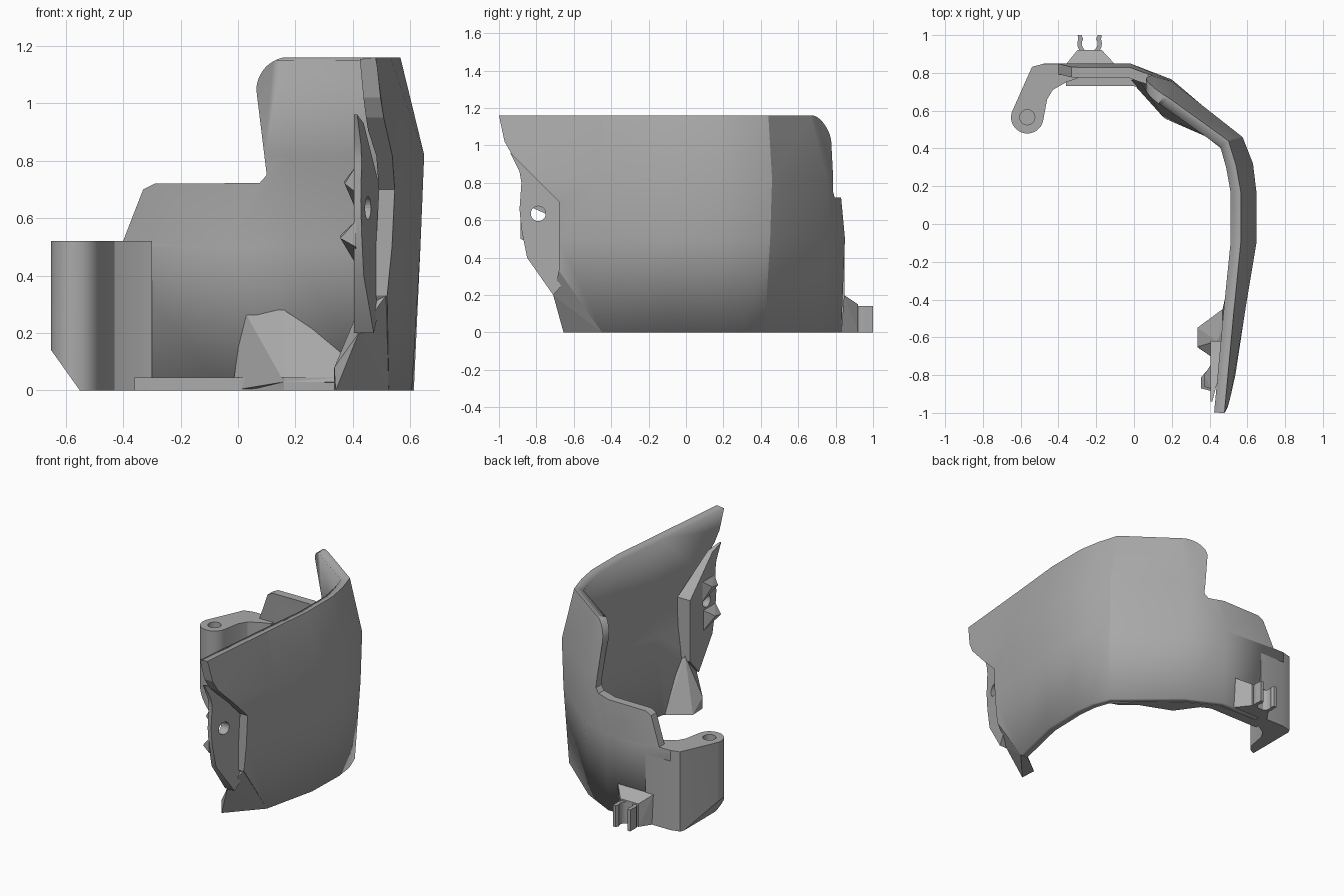
import bpy, bmesh, math
from mathutils import Vector

cube = bpy.data.objects.get("Cube")
if cube:
    bpy.data.objects.remove(cube, do_unlink=True)

grey = bpy.data.materials.new("mid_grey")
grey.use_nodes = True
grey.diffuse_color = (0.4, 0.4, 0.4, 1)
grey.node_tree.nodes["Principled BSDF"].inputs["Base Color"].default_value = (0.4, 0.4, 0.4, 1)


def finish(name, bm, fix_normals=True):
    if fix_normals:
        bmesh.ops.recalc_face_normals(bm, faces=bm.faces)
    mesh = bpy.data.meshes.new(name)
    bm.to_mesh(mesh)
    bm.free()
    mesh.materials.append(grey)
    obj = bpy.data.objects.new(name, mesh)
    bpy.context.collection.objects.link(obj)
    return obj


def prism(name, outline, axis, low, high):
    """Extrude a 2D outline along an axis; low and high may be functions of the first coordinate."""
    bm = bmesh.new()
    rings = []
    for end in (low, high):
        ring = []
        for a, b in outline:
            d = end(a) if callable(end) else end
            ring.append(bm.verts.new({"x": (d, a, b), "y": (a, d, b), "z": (a, b, d)}[axis]))
        rings.append(ring)
    n = len(outline)
    bm.faces.new(rings[0])
    bm.faces.new(rings[1][::-1])
    for i in range(n):
        j = (i + 1) % n
        bm.faces.new((rings[0][i], rings[0][j], rings[1][j], rings[1][i]))
    return finish(name, bm)


def hull(name, points):
    bm = bmesh.new()
    for p in points:
        bm.verts.new(p)
    bmesh.ops.convex_hull(bm, input=bm.verts[:])
    return finish(name, bm)


def arc(cx, cy, r, start, stop, steps=12):
    angles = [math.radians(start + (stop - start) * i / steps) for i in range(steps + 1)]
    return [(cx + r * math.cos(a), cy + r * math.sin(a)) for a in angles]


def cut(obj, cutter):
    mod = obj.modifiers.new("cut", "BOOLEAN")
    mod.object = cutter
    mod.solver = "EXACT"
    cutter.hide_render = True
    cutter.hide_viewport = True
    cutter.display_type = "WIRE"
    cutter.hide_set(True)


def smooth(obj, angle=28):
    bpy.ops.object.select_all(action="DESELECT")
    obj.select_set(True)
    bpy.context.view_layer.objects.active = obj
    bpy.ops.object.shade_smooth_by_angle(angle=math.radians(angle))


# Curved guard wall: plan outlines at four heights, lofted and thickened inward
levels = {
    0.0: [(.41, -1.04), (.525, -.45), (.605, -.1), (.612, .17), (.595, .3), (.55, .42),
          (.2, .72), (-.02, .83), (-.48, .83)],
    0.5: [(.475, -1.04), (.575, -.45), (.635, -.1), (.635, .17), (.615, .31), (.57, .45),
          (.2, .765), (-.02, .85), (-.48, .85)],
    0.82: [(.50, -1.04), (.59, -.45), (.648, -.1), (.648, .17), (.63, .32), (.575, .46),
           (.2, .755), (-.02, .82), (-.48, .82)],
    1.16: [(.475, -1.04), (.53, -.45), (.565, -.1), (.565, .17), (.54, .31), (.50, .44),
           (.18, .67), (-.02, .79), (-.48, .79)],
}
bm = bmesh.new()
grid = [[bm.verts.new((x, y, z)) for x, y in row] for z, row in levels.items()]
for lower, upper in zip(grid, grid[1:]):
    for i in range(len(lower) - 1):
        bm.faces.new((lower[i], lower[i + 1], upper[i + 1], upper[i]))
wall = finish("guard_wall", bm, fix_normals=False)
thick = wall.modifiers.new("thickness", "SOLIDIFY")
thick.thickness = 0.055
thick.offset = -1

# Trim the wall: level ends, front edge with side pocket, stepped back edge with rounded tab
cut(wall, prism("top_trim", [(-2, -2), (2, -2), (2, 2), (-2, 2)], "z", 1.159, 1.5))
cut(wall, prism("bottom_trim", [(-2, -2), (2, -2), (2, 2), (-2, 2)], "z", -.5, 0))
cut(wall, prism("front_trim", [(-1, 1.3), (-1, 1.16), (-.97, 1.02), (-.93, .95), (-.68, .7), (-.68, .33),
                               (-.45, 0), (-.45, -.2), (-1.4, -.2), (-1.4, 1.3)], "x", .1, .9))
cut(wall, prism("back_trim", [(-.8, .52), (-.4, .52), (-.33, .7), (-.29, .72), (.075, .722), (.1, .75)]
                + arc(.18, 1.045, .116, 180, 90) + [(.18, 1.4), (-.8, 1.4)], "y", .3, 1.2))
smooth(wall)

# Inner ledge along the foot of the wall
smooth(prism("inner_ledge", [(-.36, .8), (-.36, .73), (0, .73), (.06, .7), (.16, .56), (.36, .48), (.46, .4),
                             (.52, .38), (.18, .68), (-.02, .79)], "z", 0, .045))
hull("ledge_rib", [(-.02, .76, 0), (.06, .7, .045), (.16, .56, .03), (.36, .48, .03),
                   (.48, .42, .03), (.16, .7, .28), (.02, .77, .28), (.4, .5, .12)])

# Rear arm ending in a hollow post
post = (-.565, .565)
arm = prism("rear_arm", [(-.3, .848), (-.48, .848), (-.54, .832)] + arc(*post, .086, 158, 345, 18)
            + [(-.46, .66), (-.43, .71), (-.36, .75), (-.3, .77)], "z", 0, .52)
cut(arm, prism("post_bore", arc(*post, .04, 0, 345, 23), "z", .2, .7))
cut(arm, prism("arm_chamfer", [(-.72, .238), (-.72, -.1), (-.479, -.1)], "y", .3, 1))
smooth(arm)

# Clip on the back: tapered base and open ring
hull("clip_base", [(-.36, .83, 0), (-.1, .83, 0), (-.36, .845, .2), (-.1, .845, .2),
                   (-.3, .92, 0), (-.17, .92, 0), (-.3, .92, .15), (-.17, .92, .15)])
clip = prism("clip_ring", [(-.172, 1), (-.192, 1)] + arc(-.235, .955, .042, 35, -215)
             + [(-.278, 1), (-.298, 1)] + arc(-.235, .955, .065, 160, 380), "z", 0, .14)
smooth(clip)

# Recessed mounting plate at the front with a screw hole
plate = prism("mounting_plate", [(-.94, .96), (-.89, .86), (-.88, .8), (-.89, .66), (-.88, .55), (-.85, .4),
                                 (-.71, .2), (-.62, .3), (-.62, .7), (-.85, .93)],
              "x", .404, lambda y: .48 + (y + .68) * .25)
cut(plate, prism("screw_hole", arc(-.79, .635, .04, 0, 345, 23), "x", .2, .8))
smooth(plate)

# Pointed locating nubs on the inner face of the plate
for name, y, z, reach in (("lower_nub", -.85, .53, .05), ("upper_nub", -.84, .72, .035)):
    hull(name, [(.41, y - .035, z - .03), (.41, y + .1, z - .09), (.41, y + .1, z + .06), (.41, y - .035, z + .06),
                (.406 - reach, y - .02, z), (.406 - reach, y + .04, z + .01)])

# Angled foot below the plate
hull("front_foot", [(.525, -.45, 0), (.515, -.68, .33), (.42, -.71, .2), (.34, -.655, 0), (.335, -.55, 0),
                    (.335, -.65, .08), (.47, -.45, 0), (.44, -.62, .33)])
